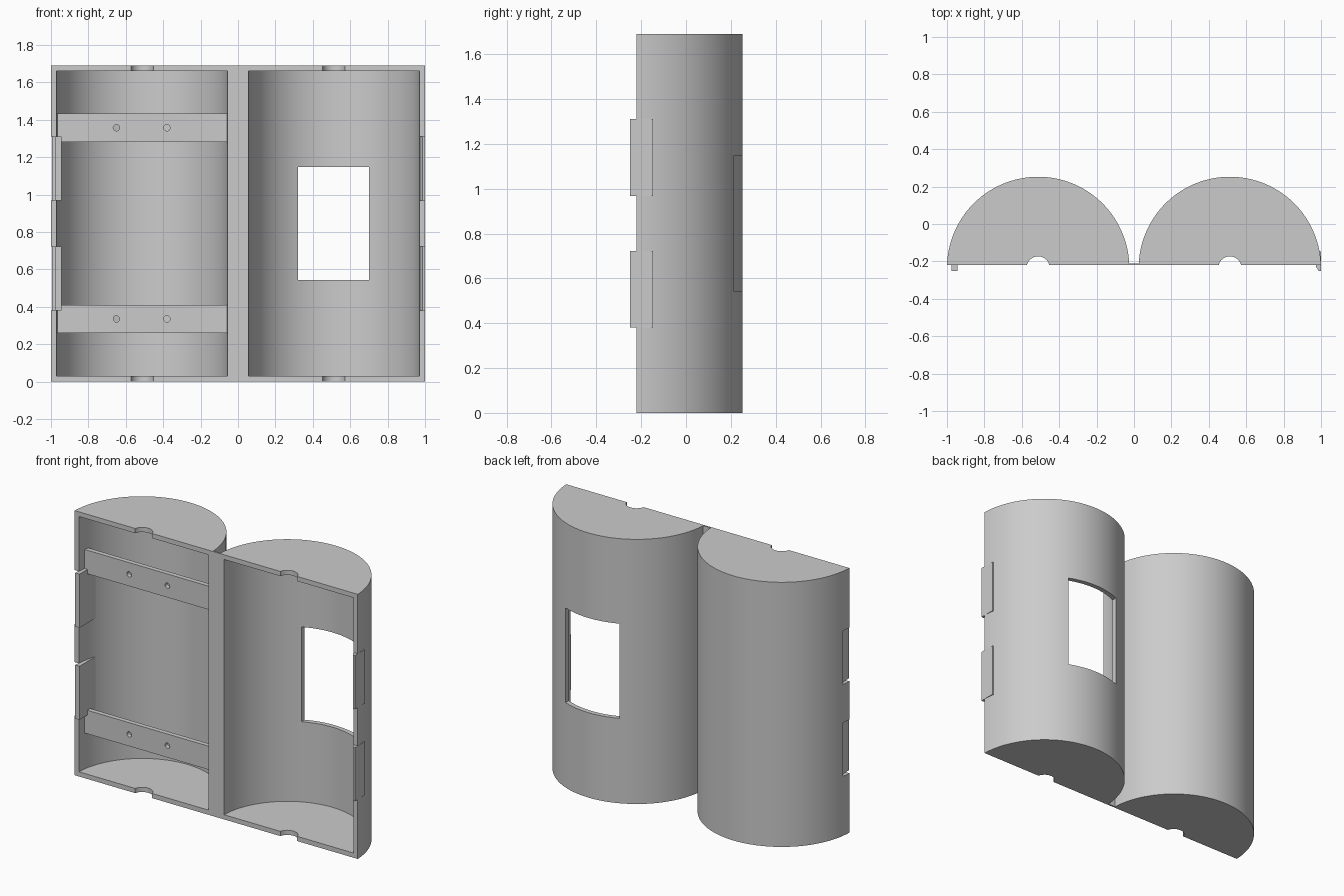
import bpy, math

cube = bpy.data.objects.get("Cube")
if cube:
    bpy.data.objects.remove(cube, do_unlink=True)

H = 1.69           # overall height
FRONT = -0.22      # plane of the open face
CX, CY = 0.5125, -0.235
R_OUT, R_IN = 0.4875, 0.4575
WALL = 0.03

grey = bpy.data.materials.new("plain grey")
grey.use_nodes = True
colour = (0.6, 0.6, 0.6, 1)
grey.diffuse_color = colour
grey.node_tree.nodes["Principled BSDF"].inputs["Base Color"].default_value = colour


def prism(name, pts, z0, z1):
    """Extrude a counter-clockwise outline from z0 to z1."""
    n = len(pts)
    verts = [(x, y, z) for z in (z0, z1) for x, y in pts]
    faces = [tuple(reversed(range(n))), tuple(range(n, 2 * n))]
    faces += [(i, (i + 1) % n, (i + 1) % n + n, i + n) for i in range(n)]
    mesh = bpy.data.meshes.new(name)
    mesh.from_pydata(verts, [], faces)
    mesh.materials.append(grey)
    ob = bpy.data.objects.new(name, mesh)
    bpy.context.collection.objects.link(ob)
    return ob


def box(name, x0, x1, y0, y1, z0, z1):
    return prism(name, [(x0, y0), (x1, y0), (x1, y1), (x0, y1)], z0, z1)


def arc(cx, r, start, steps):
    span = math.pi - 2 * start
    return [(cx + r * math.cos(start + span * i / steps),
             CY + r * math.sin(start + span * i / steps)) for i in range(steps + 1)]


def cut(ob, cutter):
    cutter.hide_render = True
    mod = ob.modifiers.new("cut", 'BOOLEAN')
    mod.operation = 'DIFFERENCE'
    mod.solver = 'EXACT'
    mod.object = cutter
    bpy.context.view_layer.objects.active = ob
    bpy.ops.object.modifier_apply(modifier=mod.name)
    bpy.data.objects.remove(cutter, do_unlink=True)


def smooth(ob):
    bpy.ops.object.select_all(action='DESELECT')
    ob.select_set(True)
    bpy.context.view_layer.objects.active = ob
    bpy.ops.object.shade_smooth_by_angle(angle=math.radians(25))


CLIP_SPANS = ((0.38, 0.722), (0.967, 1.31))

# Half-cylinder shells with closed ends and cable notches
shells = {}
for side, s in (("left", 1), ("right", -1)):
    cx = s * CX
    start = math.asin((FRONT - CY) / R_OUT)
    shell = prism(side + "_shell", arc(cx, R_OUT, start, 72), 0, H)
    cut(shell, prism("cavity", arc(cx, R_IN, 0, 72), WALL, H - WALL))
    for z0, z1 in ((-0.1, WALL + 0.01), (H - WALL - 0.01, H + 0.1)):
        cut(shell, prism("notch", arc(cx, 0.062, 0, 16), z0, z1))
    shells[side] = shell

# Window through the back of one shell
cut(shells["left"], box("window", 0.322, 0.70, 0, 0.5, 0.542, 1.147))

# Recesses in the other shell's outer wall that receive the outer clips
for z0, z1 in CLIP_SPANS:
    cut(shells["right"], box("recess", -1.1, -0.976, -0.3, -0.165, z0, z1))

for shell in shells.values():
    smooth(shell)

# Thin hinge strip joining the shells
box("hinge_strip", -0.035, 0.035, FRONT, -0.21, 0, H)

# Cross bars with screw holes
for name, z in (("lower_bar", 0.335), ("upper_bar", 1.357)):
    bar = box(name, -0.982, -0.043, -0.17, -0.14, z - 0.075, z + 0.075)
    for x in (-0.65, -0.38):
        bpy.ops.mesh.primitive_cylinder_add(vertices=24, radius=0.017, depth=0.2,
                                            location=(x, -0.155, z),
                                            rotation=(math.pi / 2, 0, 0))
        cut(bar, bpy.context.object)
    smooth(bar)

# Snap clips: inner tabs on one side, chamfered outer tabs on the other
inner = [(-0.975, -0.25), (-0.945, -0.25), (-0.945, -0.09), (-0.975, -0.13)]
outer = [(0.986, -0.25), (1.0, -0.25), (1.0, -0.147), (0.975, -0.147),
         (0.972, -0.225)]
for label, (z0, z1) in zip(("lower", "upper"), CLIP_SPANS):
    prism(label + "_inner_clip", inner, z0, z1)
    prism(label + "_outer_clip", outer, z0, z1)
